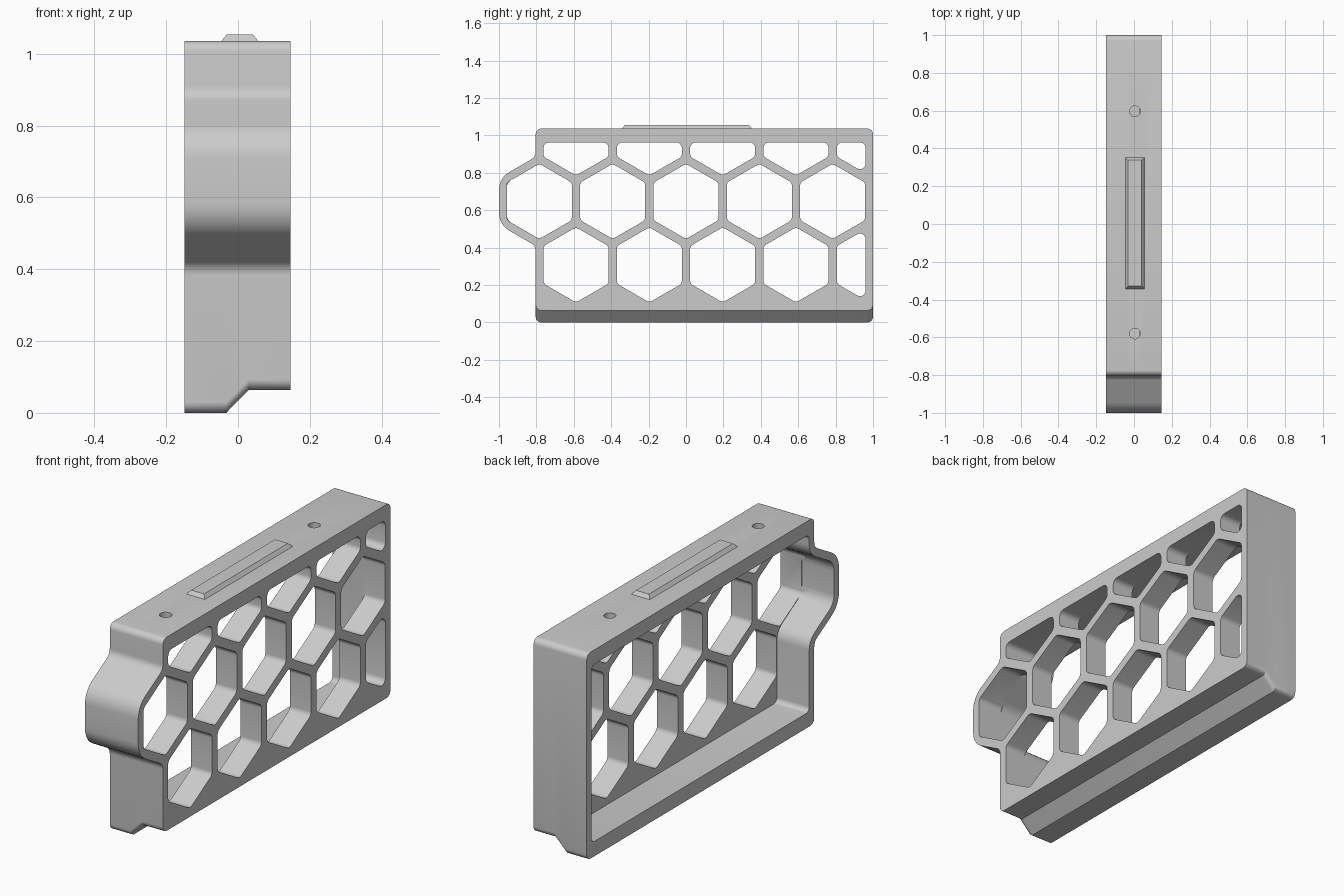
import bpy, bmesh, math
from mathutils import Vector

if "Cube" in bpy.data.objects:
    bpy.data.objects.remove(bpy.data.objects["Cube"])

grey = bpy.data.materials.new("warm_grey")
grey.diffuse_color = (0.6, 0.6, 0.6, 1)
grey.use_nodes = True
grey.node_tree.nodes["Principled BSDF"].inputs["Base Color"].default_value = grey.diffuse_color

BACK, STEP, FRONT = -0.149, 0.03, 0.146      # depth planes along x
PITCH, APOTHEM = 0.392, 0.174                # honeycomb spacing and hole half-width
ROW = PITCH * math.sqrt(3) / 2
MID_Z = 0.647                                # height of the middle row
BUMP_Y = -2 * PITCH


def fillet(corners, steps=6):
    """Round the corners (y, z, radius) of a polygon."""
    out, n = [], len(corners)
    for i, (y, z, r) in enumerate(corners):
        p = Vector((y, z))
        a = Vector(corners[i - 1][:2]) - p
        b = Vector(corners[(i + 1) % n][:2]) - p
        half = a.angle(b) / 2
        a.normalize()
        b.normalize()
        t = r / math.tan(half)
        mid = (a + b).normalized()
        centre = p + mid * (r / math.sin(half))
        u, v = p + a * t - centre, p + b * t - centre
        sweep = math.pi - 2 * half
        for k in range(steps + 1):
            f = k / steps
            w = (u * math.sin((1 - f) * sweep) + v * math.sin(f * sweep)) / math.sin(sweep)
            out.append(centre + w)
    return out


def add_loft(bm, rings):
    """Skin a list of equal rings and cap both ends."""
    rows = [[bm.verts.new(p) for p in ring] for ring in rings]
    n = len(rows[0])
    for a, b in zip(rows, rows[1:]):
        for i in range(n):
            bm.faces.new((a[i], a[(i + 1) % n], b[(i + 1) % n], b[i]))
    bm.faces.new(rows[0][::-1])
    bm.faces.new(rows[-1])


def finish(name, bm):
    bmesh.ops.recalc_face_normals(bm, faces=bm.faces)
    mesh = bpy.data.meshes.new(name)
    bm.to_mesh(mesh)
    bm.free()
    mesh.materials.append(grey)
    ob = bpy.data.objects.new(name, mesh)
    bpy.context.collection.objects.link(ob)
    return ob


def ring_x(points, x):
    return [(x, p.x, p.y) for p in points]


def outline(left, right, bottom, top, apothem, r_corner, r_bump, r_neck):
    """Rectangle with half a hexagon bulging out of its left side."""
    tan30 = math.tan(math.radians(30))
    side = apothem * tan30                       # half length of hexagon side
    neck = 2 * side - (left - BUMP_Y) * -tan30   # hexagon height where it meets the wall
    far = BUMP_Y - apothem
    return fillet([
        (left, bottom, r_corner), (right, bottom, r_corner),
        (right, top, r_corner), (left, top, r_corner),
        (left, MID_Z + neck, r_neck), (far, MID_Z + side, r_bump),
        (far, MID_Z - side, r_bump), (left, MID_Z - neck, r_neck)])


def clip(poly, axis, limit):
    """Keep the part of a polygon below a limit on one axis."""
    out = []
    for i, p in enumerate(poly):
        q = poly[(i + 1) % len(poly)]
        if p[axis] <= limit:
            out.append(p)
        if (p[axis] <= limit) != (q[axis] <= limit):
            out.append(p.lerp(q, (limit - p[axis]) / (q[axis] - p[axis])))
    return out


def cut(target, cutter):
    mod = target.modifiers.new("cut", 'BOOLEAN')
    mod.operation, mod.solver, mod.object = 'DIFFERENCE', 'EXACT', cutter
    bpy.context.view_layer.objects.active = target
    bpy.ops.object.modifier_apply(modifier=mod.name)
    bpy.data.objects.remove(cutter)


# Frame: solid body whose underside slopes up to a raised ledge
def outer(bottom):
    return outline(-0.804, 1.0, bottom, 1.036, 0.216, 0.03, 0.11, 0.045)


low, high = outer(0.0), outer(0.064)
bm = bmesh.new()
add_loft(bm, [ring_x(low, BACK), ring_x(low, -0.033),
              ring_x(high, STEP), ring_x(high, FRONT)])
frame = finish("honeycomb_frame", bm)

# Open cavity behind the lattice
inner = outline(-0.764, 0.962, 0.075, 0.964, 0.177, 0.025, 0.075, 0.085)
bm = bmesh.new()
add_loft(bm, [ring_x(inner, BACK - 0.1), ring_x(inner, STEP)])
cut(frame, finish("cavity_cutter", bm))

# Honeycomb openings, trimmed at the top and far edges
bm = bmesh.new()
R = APOTHEM / math.cos(math.radians(30))
for row in (-1, 0, 1):
    start = -2 if row == 0 else -1.5
    for col in range(5):
        cy, cz = (start + col) * PITCH, MID_Z + row * ROW
        hexagon = [Vector((cy + R * math.cos(math.radians(30 + 60 * k)),
                           cz + R * math.sin(math.radians(30 + 60 * k)))) for k in range(6)]
        hexagon = clip(clip(hexagon, 0, 0.96), 1, 0.962)
        hole = fillet([(p.x, p.y, 0.03) for p in hexagon])
        add_loft(bm, [ring_x(hole, 0.01), ring_x(hole, FRONT + 0.1)])
cut(frame, finish("hole_cutter", bm))

# Screw holes through the top wall
bm = bmesh.new()
for y in (-0.58, 0.597):
    circle = [(0.005 + 0.028 * math.cos(a), y + 0.028 * math.sin(a))
              for a in (math.tau * k / 32 for k in range(32))]
    add_loft(bm, [[(px, py, z) for px, py in circle] for z in (0.9, 1.1)])
cut(frame, finish("screw_cutter", bm))

# Bevelled rail on top
bm = bmesh.new()
rings = []
for z, hx, hy in ((1.03, 0.051, 0.348), (1.036, 0.051, 0.348), (1.054, 0.036, 0.333)):
    rings.append([(0.005 + sx * hx, 0.005 + sy * hy, z)
                  for sx, sy in ((-1, -1), (1, -1), (1, 1), (-1, 1))])
add_loft(bm, rings)
finish("top_rail", bm)

# Smooth the rounded corners, keep the edges sharp
bpy.ops.object.select_all(action='DESELECT')
frame.select_set(True)
bpy.context.view_layer.objects.active = frame
bpy.ops.object.shade_smooth_by_angle(angle=math.radians(30))
